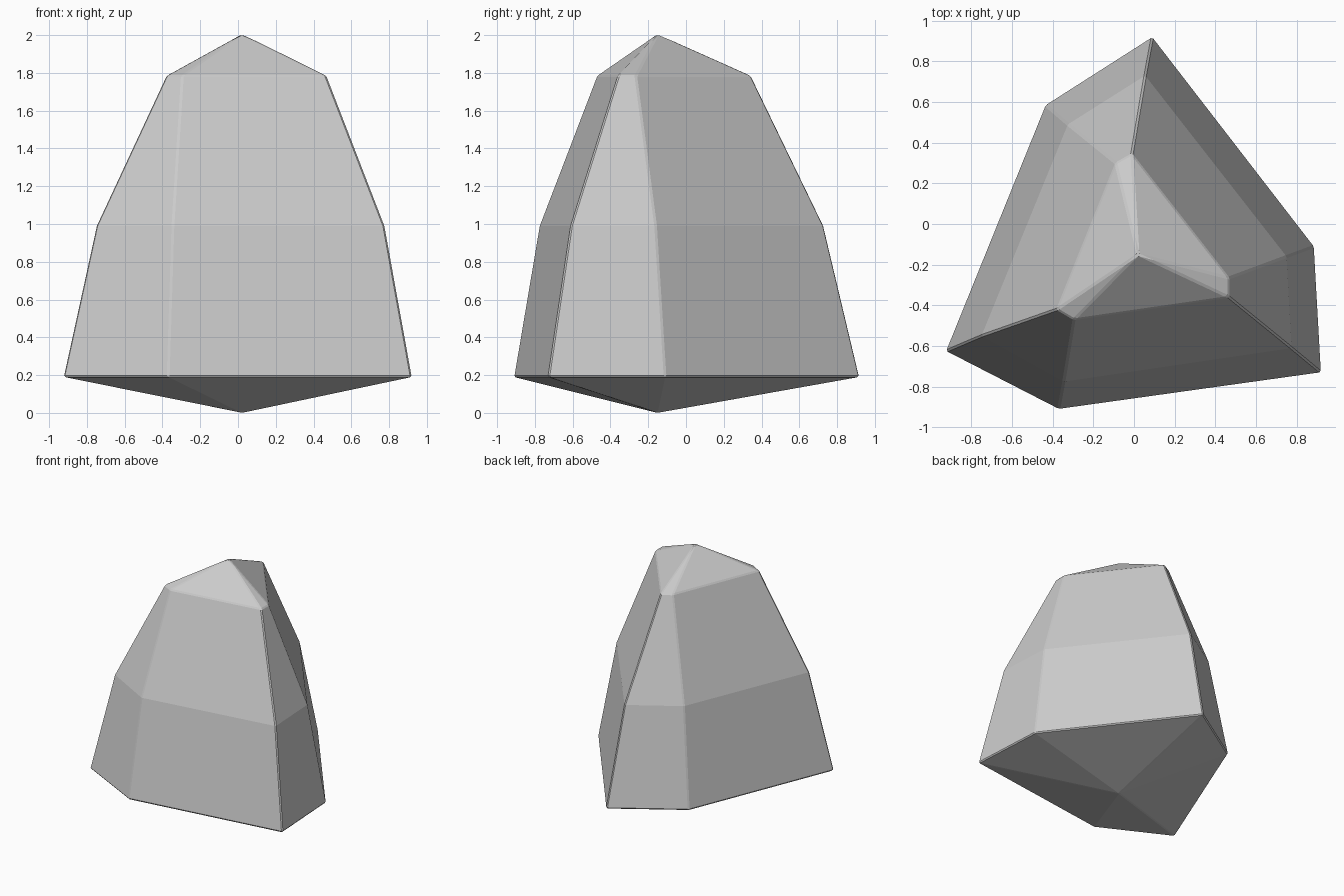
import bpy, bmesh

if "Cube" in bpy.data.objects:
    bpy.data.objects.remove(bpy.data.objects["Cube"])

# Outline of each horizontal ring of the rock: (height, six corner points)
RINGS = [
    (0.19, [(0.09, 0.92), (0.885, -0.11), (0.92, -0.73), (-0.37, -0.91), (-0.925, -0.625), (-0.435, 0.585)]),
    (0.99, [(0.055, 0.73), (0.75, -0.16), (0.775, -0.61), (-0.345, -0.775), (-0.75, -0.55), (-0.325, 0.49)]),
    (1.785, [(-0.01, 0.345), (0.467, -0.265), (0.467, -0.36), (-0.295, -0.47), (-0.38, -0.42), (-0.09, 0.30)]),
]
TIP = (0.02, -0.15)


def build_rock():
    bm = bmesh.new()
    rings = [[bm.verts.new((x, y, z)) for x, y in pts] for z, pts in RINGS]
    bottom = bm.verts.new((*TIP, 0.0))
    top = bm.verts.new((*TIP, 2.006))
    n = len(rings[0])
    for i in range(n):
        j = (i + 1) % n
        # Side facets
        for lo, hi in zip(rings, rings[1:]):
            bm.faces.new((lo[i], lo[j], hi[j], hi[i]))
        # Shallow cones closing both ends
        bm.faces.new((rings[0][j], rings[0][i], bottom))
        bm.faces.new((rings[-1][i], rings[-1][j], top))
    bmesh.ops.recalc_face_normals(bm, faces=bm.faces)
    mesh = bpy.data.meshes.new("rock")
    bm.to_mesh(mesh)
    bm.free()
    obj = bpy.data.objects.new("rock", mesh)
    bpy.context.collection.objects.link(obj)
    return obj


# Faceted rock with finely chipped edges
rock = build_rock()
bevel = rock.modifiers.new("edge_bevel", "BEVEL")
bevel.width = 0.008
bevel.segments = 1
bevel.limit_method = "ANGLE"
bevel.angle_limit = 0.3
